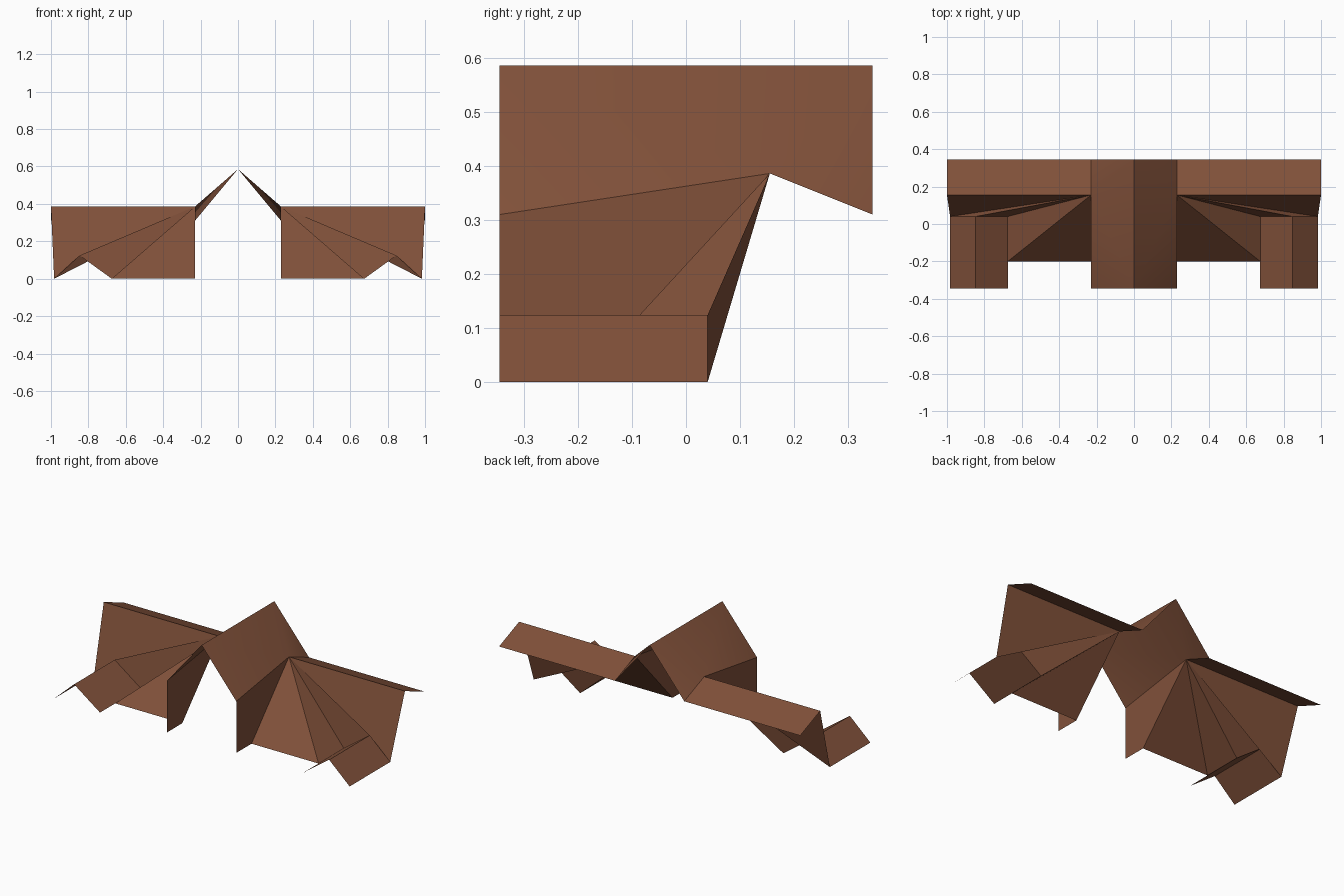
import bpy
from mathutils import Vector

cube = bpy.data.objects.get("Cube")
if cube:
    bpy.data.objects.remove(cube, do_unlink=True)

# Single brown material
brown = bpy.data.materials.new("roof_brown")
brown.use_nodes = True
colour = (0.22, 0.082, 0.042, 1.0)
brown.diffuse_color = colour
bsdf = next(n for n in brown.node_tree.nodes if n.type == 'BSDF_PRINCIPLED')
bsdf.inputs["Base Color"].default_value = colour
bsdf.inputs["Roughness"].default_value = 0.9

# Key levels shared by the folded sheets
FRONT, BACK = -0.345, 0.345
RIDGE_Z, EAVE_Z = 0.586, 0.31
WALL_X, STEP_Y, GABLE_Y = 0.23, -0.2, 0.04

POINTS = {
    "ridge_front": (0, FRONT, RIDGE_Z),
    "ridge_back": (0, BACK, RIDGE_Z),
    "eave_front": (WALL_X, FRONT, EAVE_Z),
    "eave_back": (WALL_X, BACK, EAVE_Z),
    "hub": (WALL_X, 0.155, 0.386),             # where all the folds meet
    "wing_tip": (1.0, 0.155, 0.386),
    "wing_back": (1.0, BACK, EAVE_Z),
    "wall_front": (WALL_X, FRONT, 0),
    "wall_step": (WALL_X, STEP_Y, 0),
    "apron_foot": (0.675, STEP_Y, 0),
    "gable_in_front": (0.675, FRONT, 0),
    "gable_in_back": (0.675, GABLE_Y, 0),
    "gable_top_front": (0.847, FRONT, 0.124),
    "gable_top_back": (0.847, GABLE_Y, 0.124),
    "gable_out_front": (0.983, FRONT, 0),
    "gable_out_back": (0.983, GABLE_Y, 0),
}


def sheet(name, faces, smooth=False):
    """Thin folded sheet on the +x side, mirrored to -x, facing up and out."""
    names = list(dict.fromkeys(n for f in faces for n in f))
    indices = []
    for face in faces:
        a, b, c = (Vector(POINTS[n]) for n in face[:3])
        normal = (b - a).cross(c - a)
        ids = [names.index(n) for n in face]
        indices.append(ids if normal.dot(Vector((0.1, 0, 1))) > 0 else ids[::-1])
    mesh = bpy.data.meshes.new(name)
    mesh.from_pydata([POINTS[n] for n in names], [], indices)
    mesh.materials.append(brown)
    for poly in mesh.polygons:
        poly.use_smooth = smooth
    obj = bpy.data.objects.new(name, mesh)
    bpy.context.collection.objects.link(obj)
    mirror = obj.modifiers.new("Mirror", 'MIRROR')
    mirror.use_mirror_merge = False            # keeps the ridge crisp
    return obj


# Central pitched roof, softly bent at the hub
sheet("centre_roof", [
    ("ridge_front", "eave_front", "hub"),
    ("ridge_front", "hub", "ridge_back"),
    ("ridge_back", "hub", "eave_back"),
], smooth=True)

# Upright wall under the front eave
sheet("side_wall", [("eave_front", "hub", "wall_step", "wall_front")])

# Back slope of the wing
sheet("wing_back_slope", [("hub", "wing_tip", "wing_back", "eave_back")])

# Steep front of the wing: apron, fan folds around the gable, outer panel
sheet("wing_front", [
    ("hub", "wall_step", "apron_foot"),
    ("hub", "apron_foot", "gable_in_back"),
    ("hub", "gable_in_back", "gable_top_back"),
    ("hub", "gable_top_back", "gable_out_back"),
    ("hub", "gable_out_back", "wing_tip"),
])

# Small gable roof at the outer end
sheet("small_gable", [
    (f"gable_{side}_front", f"gable_{side}_back", "gable_top_back", "gable_top_front")
    for side in ("in", "out")
])
